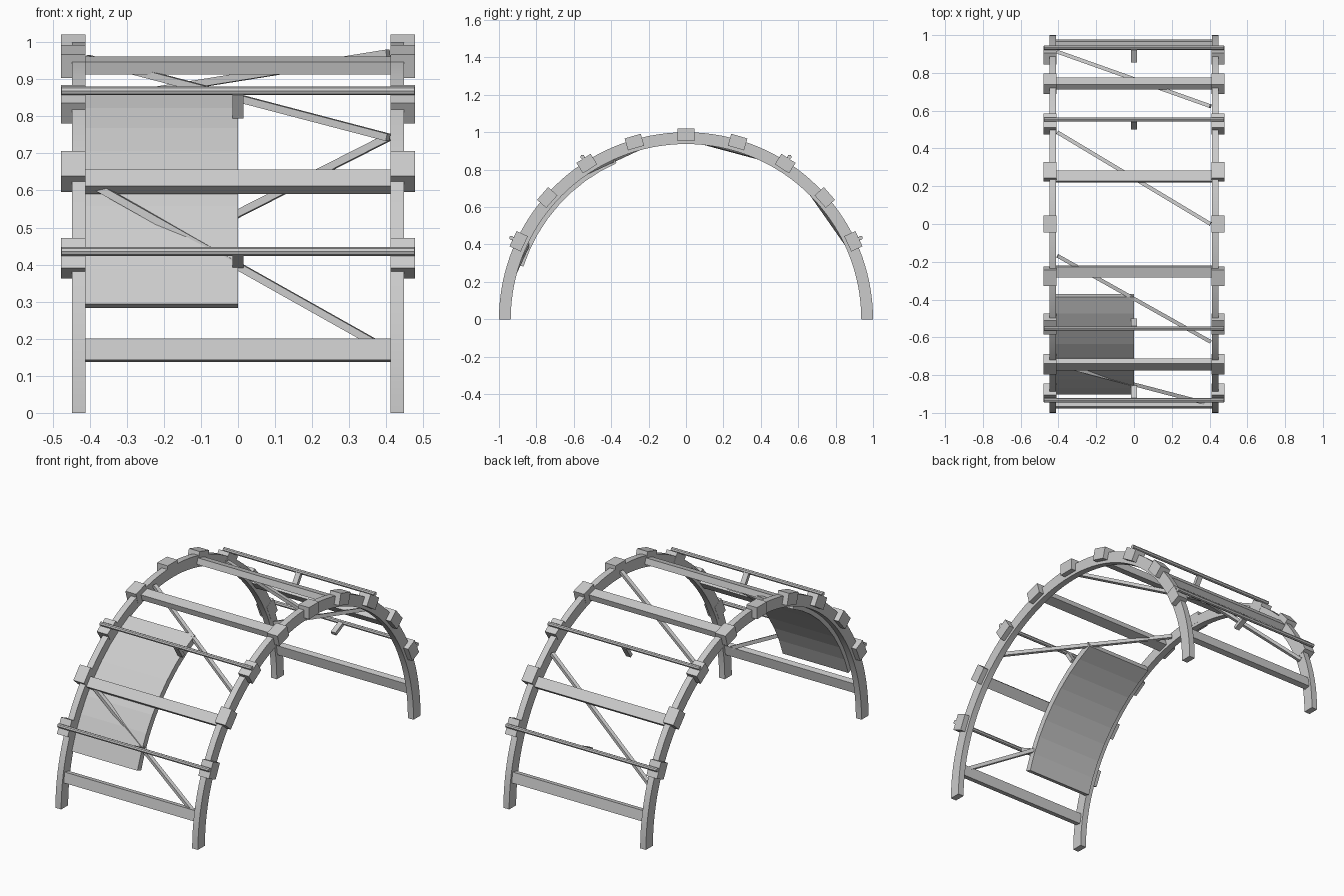
import bpy, math
from mathutils import Vector, Matrix

if "Cube" in bpy.data.objects:
    bpy.data.objects.remove(bpy.data.objects["Cube"])


def mesh_object(name, verts, faces):
    me = bpy.data.meshes.new(name)
    me.from_pydata(verts, [], faces)
    me.update()
    ob = bpy.data.objects.new(name, me)
    bpy.context.collection.objects.link(ob)
    return ob


def polar(r, deg, x=0.0):
    # angle is measured from the front foot over the top of the arch
    a = math.radians(deg)
    return Vector((x, -r * math.cos(a), r * math.sin(a)))


def arc_strip(name, x0, x1, r0, r1, a0, a1, n):
    verts, faces = [], []
    for i in range(n + 1):
        a = a0 + (a1 - a0) * i / n
        verts += [polar(r, a, x) for x, r in ((x0, r0), (x1, r0), (x1, r1), (x0, r1))]
    for i in range(n):
        for k in range(4):
            p, q = 4 * i + k, 4 * i + (k + 1) % 4
            faces.append((p, p + 4, q + 4, q))
    faces += [(0, 1, 2, 3), tuple(4 * n + k for k in (3, 2, 1, 0))]
    return mesh_object(name, verts, faces)


def box(name, size, matrix):
    bpy.ops.mesh.primitive_cube_add(size=1)
    ob = bpy.context.object
    ob.name = name
    ob.matrix_world = matrix @ Matrix.Diagonal((*size, 1))
    return ob


def radial_box(name, x, r, deg, size):
    # size = (along x, along the arch, radial)
    rot = Matrix.Rotation(math.radians(90 - deg), 4, 'X')
    return box(name, size, Matrix.Translation(polar(r, deg, x)) @ rot)


BLOCK_ANGLES = [25 + 16.25 * i for i in range(9)]

# Arched side ribs with clamp blocks
for side, s in (("left", -1), ("right", 1)):
    xa, xb = sorted((s * 0.412, s * 0.448))
    rib = arc_strip(side + "_rib", xa, xb, 0.937, 1.0, 0, 180, 64)
    bpy.ops.object.select_all(action='DESELECT')
    rib.select_set(True)
    bpy.context.view_layer.objects.active = rib
    bpy.ops.object.shade_smooth_by_angle(angle=math.radians(30))
    for a in BLOCK_ANGLES:
        radial_box(side + "_clamp_block", s * 0.4445, 0.987, a, (0.067, 0.09, 0.066))

# Flat cross beams between the ribs
for a in (10, 40, 75, 105, 140, 170):
    radial_box("cross_beam", 0, 0.97, a, (0.826, 0.058, 0.035))

# Thin outer rails with a short centre post
for i in (0, 2, 6, 8):
    a = BLOCK_ANGLES[i]
    bpy.ops.mesh.primitive_cylinder_add(vertices=8, radius=0.0115, depth=0.952,
                                        location=polar(1.03, a),
                                        rotation=(0, math.pi / 2, 0))
    bpy.context.object.name = "outer_rail"
    radial_box("rail_post", 0, 0.985, a, (0.03, 0.02, 0.075))

# Diagonal braces running from rib to rib
for a0, a1 in ((40, 10), (80, 50), (120, 90), (160, 130)):
    p, q = polar(0.97, a0, -0.405), polar(0.97, a1, 0.405)
    d = q - p
    rot = d.to_track_quat('Z', 'Y').to_matrix().to_4x4()
    box("diagonal_brace", (0.02, 0.02, d.length),
        Matrix.Translation((p + q) / 2) @ rot)

# Curved cover panel on the front left
arc_strip("cover_panel", -0.412, 0.0, 0.914, 0.95, 18, 66, 8)
